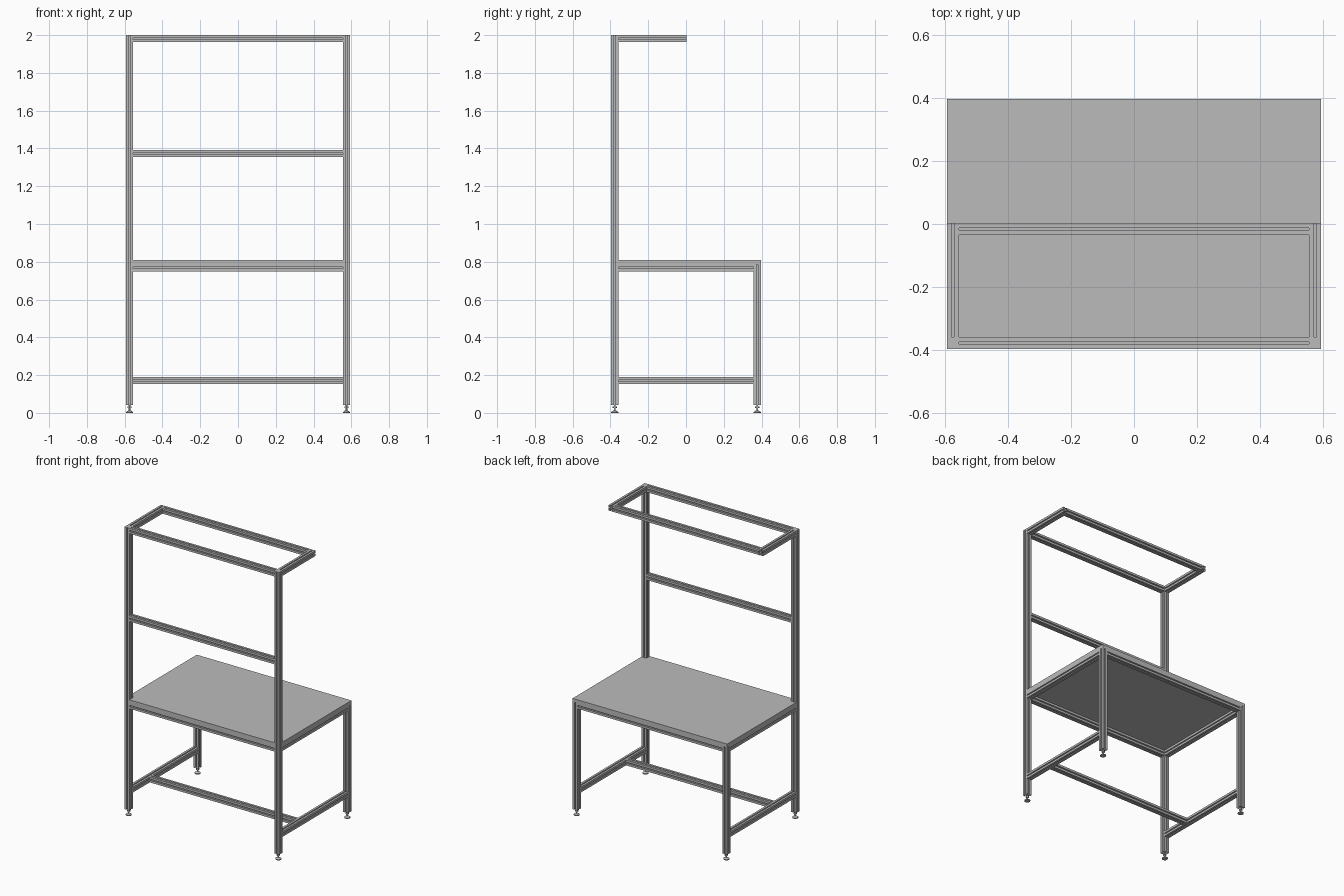
import bpy, bmesh, math
from mathutils import Vector, Matrix

cube = bpy.data.objects.get("Cube")
if cube:
    bpy.data.objects.remove(cube, do_unlink=True)


def make_material(name, value):
    mat = bpy.data.materials.new(name)
    mat.use_nodes = True
    colour = (value, value, value, 1)
    mat.diffuse_color = colour
    mat.node_tree.nodes["Principled BSDF"].inputs["Base Color"].default_value = colour
    return mat


GREY = make_material("plain grey", 0.5)

W = 0.0375           # width of the slotted bar
H = W / 2
X, Y = 0.593, 0.396  # outer half sizes
PX, PY = X - H, Y - H
FOOT, TABLE, TOP = 0.042, 0.786, 2.0


def slotted_section():
    """Square outline with a T-shaped slot in each side."""
    half = [(-H, H), (-0.0038, H), (-0.0038, 0.0146), (-0.009, 0.0146),
            (-0.009, 0.0125), (-0.0045, 0.0075)]
    side = half + [(-x, y) for x, y in reversed(half[1:])]
    points = []
    for k in range(4):
        turn = Matrix.Rotation(-k * math.pi / 2, 2)
        points += [turn @ Vector(p) for p in side]
    return points


SECTION = slotted_section()


def finish(name, bm):
    bmesh.ops.recalc_face_normals(bm, faces=bm.faces)
    mesh = bpy.data.meshes.new(name)
    bm.to_mesh(mesh)
    bm.free()
    mesh.materials.append(GREY)
    obj = bpy.data.objects.new(name, mesh)
    bpy.context.collection.objects.link(obj)
    return obj


def prism(name, outline, start, end):
    """Extrude an outline from start to end."""
    start, end = Vector(start), Vector(end)
    axis = end - start
    bm = bmesh.new()
    face = bm.faces.new([bm.verts.new((p[0], p[1], 0)) for p in outline])
    new = bmesh.ops.extrude_face_region(bm, geom=[face])["geom"]
    verts = [v for v in new if isinstance(v, bmesh.types.BMVert)]
    bmesh.ops.translate(bm, verts=verts, vec=(0, 0, axis.length))
    turn = Matrix() if axis.x == axis.y == 0 else axis.to_track_quat('Z', 'Y').to_matrix().to_4x4()
    bmesh.ops.transform(bm, matrix=Matrix.Translation(start) @ turn, verts=bm.verts)
    return finish(name, bm)


def bar(name, start, end):
    return prism(name, SECTION, start, end)


def cross_bar(name, y, top):
    inner = X - W
    bar(name, (-inner, y, top - H), (inner, y, top - H))


def foot(name, x, y):
    """Levelling foot: round base, cone, threaded stem and hexagonal nut."""
    bm = bmesh.new()
    for r1, r2, z0, z1, sides in [(0.019, 0.019, 0, 0.006, 24),
                                  (0.017, 0.007, 0.006, 0.013, 24),
                                  (0.005, 0.005, 0.012, FOOT, 16),
                                  (0.011, 0.011, 0.026, 0.034, 6)]:
        bmesh.ops.create_cone(bm, cap_ends=True, segments=sides, radius1=r1, radius2=r2,
                              depth=z1 - z0,
                              matrix=Matrix.Translation((x, y, (z0 + z1) / 2)))
    obj = finish(name, bm)
    bpy.ops.object.select_all(action='DESELECT')
    obj.select_set(True)
    bpy.context.view_layer.objects.active = obj
    bpy.ops.object.shade_smooth_by_angle()


SQUARE = [(-H, -H), (H, -H), (H, H), (-H, H)]
CAP = 0.003

# Uprights, legs, feet and side rails, the same on both sides
for label, x in (("left", PX), ("right", -PX)):
    bar(label + "_tall_post", (x, -PY, FOOT), (x, -PY, TOP - CAP))
    prism(label + "_post_cap", SQUARE, (x, -PY, TOP - CAP), (x, -PY, TOP))
    bar(label + "_short_leg", (x, PY, FOOT), (x, PY, TABLE))
    foot(label + "_post_foot", x, -PY)
    foot(label + "_leg_foot", x, PY)
    for part, top in (("lower", 0.19), ("table", TABLE)):
        bar(f"{label}_{part}_rail", (x, W - Y, top - H), (x, Y - W, top - H))
    bar(label + "_overhead_arm", (x, W - Y, TOP - H), (x, 0.003, TOP - H))

# Rails running across
cross_bar("lower_cross_rail", -0.155, 0.19)
cross_bar("table_front_rail", -PY, TABLE)
cross_bar("table_rear_rail", PY, TABLE)
cross_bar("middle_rail", -PY, 1.391)
cross_bar("overhead_post_rail", -PY, TOP)
cross_bar("overhead_outer_rail", 0.003 - H, TOP)

# Table top, notched around the tall posts
edge = [(X, Y), (X, W - Y), (X - W, W - Y), (X - W, -Y)]
outline = edge + [(-x, y) for x, y in reversed(edge)]
prism("table_top", outline, (0, 0, TABLE), (0, 0, 0.81))
